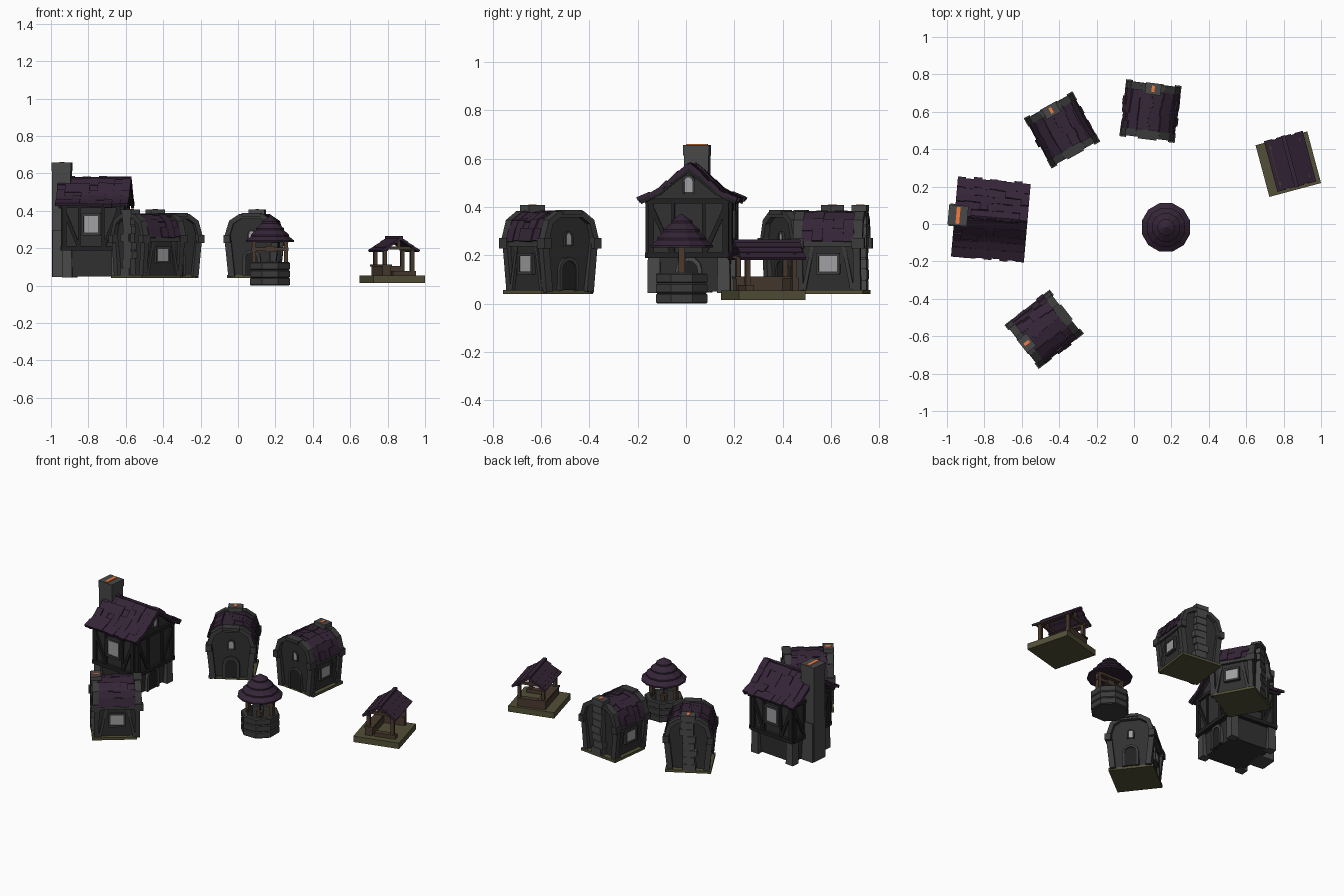
import bpy, bmesh, random
from math import sin, cos, pi, atan2, hypot, radians
from mathutils import Matrix

if "Cube" in bpy.data.objects:
    bpy.data.objects.remove(bpy.data.objects["Cube"])

random.seed(4)
COL = dict(wall=(.03, .03, .03), stone=(.065, .065, .065), trim=(.042, .043, .042), timber=(.015, .015, .015),
           roof=(.035, .018, .038), grass=(.085, .08, .038), wood=(.065, .042, .028),
           glass=(.35, .35, .36), ember=(.9, .2, .05))
MAT = {}
for k, c in COL.items():
    MAT[k] = bpy.data.materials.new(k)
    MAT[k].diffuse_color = (*c, 1)
I = Matrix.Identity(4)


def turn(deg):
    return Matrix.Rotation(radians(deg), 4, 'Z')


class Part:
    """Collects simple solids into one named, one-colour object."""
    def __init__(self, name, mat, M):
        self.name, self.mat, self.M, self.bm = name, mat, M, bmesh.new()

    def box(self, c, s, ry=0, T=I, taper=1):
        m = T @ Matrix.Translation(c) @ Matrix.Rotation(ry, 4, 'Y') @ Matrix.Diagonal((*s, 1))
        vs = bmesh.ops.create_cube(self.bm, size=1)['verts']
        for v in vs:
            if v.co.z < 0:
                v.co.x *= taper
                v.co.y *= taper
            v.co = m @ v.co
        return self

    def prism(self, pts, y0, y1, T=I):
        a = [self.bm.verts.new(T @ Matrix.Translation((x, y0, z)).translation) for x, z in pts]
        b = [self.bm.verts.new(T @ Matrix.Translation((x, y1, z)).translation) for x, z in pts]
        self.bm.faces.new(a)
        self.bm.faces.new(b[::-1])
        for i in range(len(a)):
            j = (i + 1) % len(a)
            self.bm.faces.new((a[j], a[i], b[i], b[j]))
        return self

    def strip(self, pts, y, w, d, T=I):
        for (x0, z0), (x1, z1) in zip(pts, pts[1:]):
            L = hypot(x1 - x0, z1 - z0)
            self.box(((x0 + x1) / 2, y, (z0 + z1) / 2), (L + w * .4, d, w), -atan2(z1 - z0, x1 - x0), T)
        return self

    def lathe(self, prof, n):
        rings = [[self.bm.verts.new((r * cos((i + .5) * 2 * pi / n), r * sin((i + .5) * 2 * pi / n), z))
                  for i in range(n)] for r, z in prof]
        for a, b in zip(rings, rings[1:]):
            for i in range(n):
                j = (i + 1) % n
                self.bm.faces.new((a[i], a[j], b[j], b[i]))
        bmesh.ops.remove_doubles(self.bm, verts=self.bm.verts[:], dist=1e-5)
        return self

    def tiles(self, half, y0, y1, n, th):
        # overlapping courses of uneven tiles on both slopes, eave to ridge
        for s in (-1, 1):
            for (x0, z0), (x1, z1) in zip(half, half[1:]):
                L, a = hypot(x1 - x0, z1 - z0), -atan2(z1 - z0, s * (x1 - x0))
                w = (y1 - y0) / n
                for i in range(n):
                    j = random.uniform(-.006, .006)
                    self.box((s * ((x0 + x1) / 2 + j), y0 + w * (i + .5), (z0 + z1) / 2 + random.uniform(-.003, .003)),
                             (L * 1.2, w * 1.02, th * random.uniform(.8, 1.3)), a + s * .06, I)
        return self

    def done(self):
        bmesh.ops.recalc_face_normals(self.bm, faces=self.bm.faces[:])
        me = bpy.data.meshes.new(self.name)
        self.bm.to_mesh(me)
        self.bm.free()
        me.materials.append(MAT[self.mat])
        o = bpy.data.objects.new(self.name, me)
        o.matrix_world = self.M
        bpy.context.collection.objects.link(o)


def place(x, y, deg):
    return Matrix.Translation((x, y, 0)) @ turn(deg)


def arch(w, z0, z1):
    r = w / 2
    return [(r, z0)] + [(r * cos(a * pi / 6), z1 - r + r * sin(a * pi / 6)) for a in range(7)] + [(-r, z0)]


def mirror(half):
    return half + [(-x, z) for x, z in reversed(half)]


def rect(z, w, h):
    return [(-w, z - h), (w, z - h), (w, z + h), (-w, z + h), (-w, z - h)]


SIDES = (turn(90), turn(-90))


def cottage(tag, M):
    p = lambda name, mat: Part(f"{tag}_{name}", mat, M)
    p("ground_slab", 'grass').box((0, .015, .0475), (.27, .262, .016)).done()
    # walls lean outward up to a rounded gable
    gable = [(.128, .26), (.106, .335), (.06, .368)]
    w = p("walls", 'wall').prism(mirror([(.108, .05)] + gable), -.122, .122)
    for v in w.bm.verts:
        if v.co.z < .1:
            v.co.y *= .9
    w.done()
    # gable trim, corner posts, shoulder blocks and eave beams
    t = p("frame", 'trim')
    for y in (-.125, .125):
        t.strip(mirror([(.13, .265), (.108, .338), (.06, .37)]), y, .026, .04)
        for s in (-1, 1):
            t.strip([(s * .108, .055), (s * .127, .24)], y * .96, .034, .03)
            t.box((s * .131, y * 1.02, .25), (.036, .052, .042))
    for T in SIDES:
        t.box((0, -.131, .25), (.23, .022, .026), T=T)
        t.strip([(-.10, .06), (-.065, .235)], -.121, .016, .014, T)
        t.strip([(.10, .06), (.065, .235)], -.121, .016, .014, T)
        t.strip(rect(.165, .044, .038), -.124, .012, .02, T)
    t.box((0, -.127, .378), (.10, .052, .018))
    t.strip(arch(.085, .055, .185), -.12, .014, .022)
    t.strip(arch(.034, .24, .295), -.123, .008, .012)
    t.done()
    p("door", 'timber').prism(arch(.078, .055, .182), -.124, -.10).done()
    g = p("windows", 'glass').prism(arch(.028, .242, .292), -.126, -.11)
    for T in SIDES:
        g.box((0, -.122, .165), (.084, .014, .072), T=T)
    g.done()
    p("roof_tiles", 'roof').tiles([(.143, .262), (.128, .305), (.106, .343), (.06, .368), (0, .374)],
                                  -.108, .108, 5, .012).done()
    # rear chimney with rough stones
    c = p("chimney", 'stone').box((0, .119, .22), (.066, .054, .345)).box((0, .119, .395), (.085, .062, .026))
    for i in range(7):
        c.box((random.uniform(-.018, .018), .125, .075 + i * .045), (.072, .05, .04))
    c.done()
    p("chimney_ember", 'ember').box((0, .119, .405), (.016, .034, .01)).done()


cottage("left_cottage", place(-.385, .503, 29))
cottage("back_cottage", place(.088, .604, -7))
cottage("front_cottage", place(-.48, -.563, 128))

# tall house
M = place(-.77, .025, 85)
p = lambda name, mat: Part("tall_house_" + name, mat, M)
p("ground_floor", 'wall').box((0, 0, .13), (.31, .29, .16), taper=.93).done()
s = p("corner_piers", 'stone')
for x in (-.145, .145):
    for y in (-.135, .13):
        s.box((x, y, .118), (.05, .05, .15), taper=1.08)
s.strip(arch(.09, .055, .185), -.146, .018, .024).done()
p("door", 'timber').prism(arch(.082, .05, .18), -.15, -.12).done()
p("upper_floor", 'wall').prism(mirror([(.162, .19), (.168, .435), (.10, .478), (.045, .53), (.004, .56)]),
                               -.165, .15).done()
t = p("timbers", 'timber')
RAKE = [(.195, .432), (.12, .468), (.058, .52), (0, .563)]
for T, y, hw in ((I, -.167, .155), (turn(180), -.152, .155), (SIDES[0], -.169, .145), (SIDES[1], -.169, .145)):
    t.box((0, y, .2), (hw * 2 + .03, .026, .024), T=T).box((0, y, .425), (hw * 2 + .03, .024, .02), T=T)
    for s in (-1, 1):
        t.box((s * hw, y, .31), (.024, .022, .23), T=T)
        t.strip([(s * hw, .4), (s * .068, .21)], y, .018, .016, T)
        t.box((s * .064, y, .31), (.014, .014, .21), T=T)
for s in (-1, 1):
    for y in (-.19, .165):
        t.strip([(s * x, z - .008) for x, z in RAKE], y, .022, .014)
t.done()
f, g = p("window_frames", 'trim'), p("windows", 'glass')
for T in SIDES:
    f.strip(rect(.328, .046, .052), -.174, .014, .02, T)
    g.box((0, -.17, .328), (.088, .018, .1), T=T)
f.strip(arch(.044, .455, .528), -.168, .01, .016).done()
g.prism(arch(.036, .46, .523), -.172, -.15).done()
p("roof_tiles", 'roof').tiles([(.205, .434), (.16, .45), (.12, .47), (.085, .5), (.045, .537), (0, .57)],
                              -.2, .19, 9, .016).box((0, -.005, .57), (.024, .38, .014)).done()
p("chimney", 'stone').box((.006, .168, .17), (.12, .1, .25)).box((.006, .172, .35), (.102, .1, .61)) \
    .box((.006, .172, .635), (.108, .104, .045)).done()
p("chimney_ember", 'ember').box((.006, .172, .656), (.09, .02, .01)).done()

# well: stone basin, two posts with winch, stepped round roof
M = place(.171, -.018, 0)
p = lambda name, mat: Part("well_" + name, mat, M)
R, prof = .115, [(0, 0)]
for i in range(3):
    z = i * .042
    prof += [(R - .006, z), (R, z + .005), (R, z + .037), (R - .006, z + .042)]
p("basin", 'trim').lathe(prof + [(.086, .126), (.084, .05), (0, .05)], 8).done()
w = p("posts_and_winch", 'wood')
for x in (-.085, .085):
    w.box((x, 0, .18), (.022, .026, .14))
w.box((0, 0, .195), (.2, .018, .018)).box((0, 0, .195), (.05, .032, .032)).box((0, 0, .16), (.006, .006, .07))
w.box((0, 0, .115), (.036, .036, .036), taper=.8).box((0, 0, .238), (.2, .02, .016)).done()
tiers, prof = [(.134, .232), (.106, .263), (.078, .297), (.046, .333), (0, .368)], [(0, .26)]
for (r0, z0), (r1, z1) in zip(tiers, tiers[1:]):
    prof += [(r0 - .012, z0), (r0, z0), (r0, z0 + .009), (max(r1 - .006, 0), z1 + .004)]
p("roof", 'roof').lathe(prof, 12).done()

# market stall
M = place(.825, .32, 15)
p = lambda name, mat: Part("stall_" + name, mat, M)
p("ground_slab", 'grass').box((0, 0, .034), (.286, .286, .038)).done()
w = p("frame", 'wood')
for x in (-.065, .085):
    for y in (-.09, .11):
        w.box((x, y, .125), (.02, .02, .15))
    w.box((x, .01, .195), (.018, .25, .018))
for y in (-.09, .11):
    w.box((.01, y, .2), (.17, .016, .016)).box((.01, y, .225), (.016, .016, .05))
w.done()
c = p("counters", 'wood').box((-.06, .01, .08), (.045, .23, .052)).box((-.06, .01, .107), (.055, .24, .01))
c.box((.02, .11, .08), (.14, .035, .052)).box((.04, -.085, .065), (.13, .035, .024)).done()
r = p("roof_boards", 'roof')
for s in (-1, 1):
    for i, x in enumerate((.018, .05, .084)):
        r.box((.013 + s * x, .012, .252 - .66 * x), (.046, .28 - .01 * (i % 2), .013), s * .52)
r.box((.013, .012, .259), (.022, .285, .012)).done()

for m in bpy.data.materials:
    if m.users and not m.is_grease_pencil:
        m.use_nodes = True
        m.node_tree.nodes["Principled BSDF"].inputs["Base Color"].default_value = m.diffuse_color
